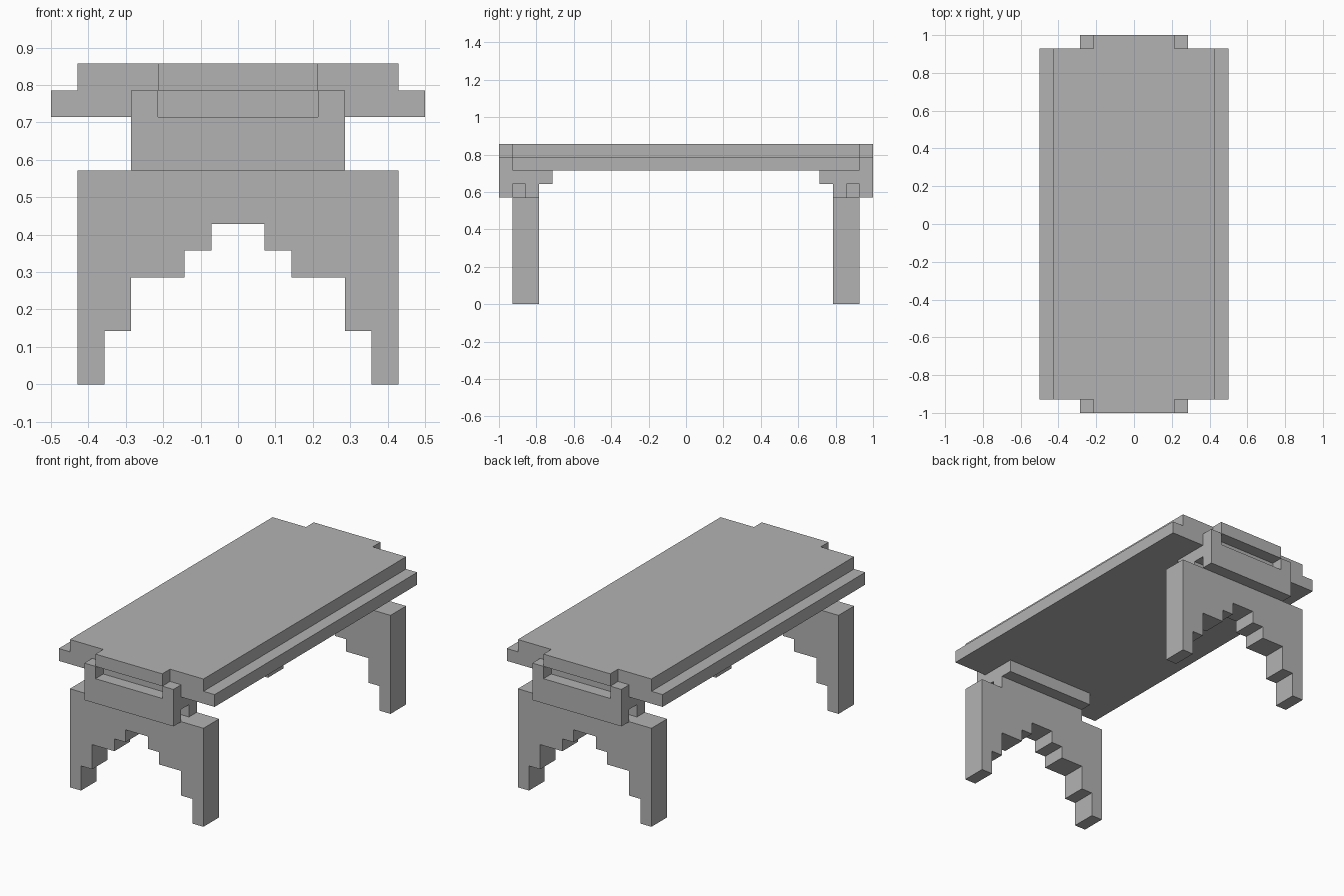
import bpy
import bmesh
from mathutils import Vector

if "Cube" in bpy.data.objects:
    bpy.data.objects.remove(bpy.data.objects["Cube"], do_unlink=True)

U = 1 / 14  # one building-block unit

stone = bpy.data.materials.new("plain grey")
GREY = (0.45, 0.45, 0.45, 1)
stone.diffuse_color = GREY
stone.use_nodes = True
stone.node_tree.nodes["Principled BSDF"].inputs["Base Color"].default_value = GREY


def extrude(name, outline, axis, lo, hi):
    """Extrude a flat outline, given in block units, along an axis."""
    place = {
        "x": lambda a, b: (lo, a, b),
        "y": lambda a, b: (a, lo, b),
        "z": lambda a, b: (a, b, lo),
    }[axis]
    bm = bmesh.new()
    face = bm.faces.new([bm.verts.new(Vector(place(a, b)) * U) for a, b in outline])
    swept = bmesh.ops.extrude_face_region(bm, geom=[face])["geom"]
    shift = Vector([(hi - lo) * U if axis == k else 0 for k in "xyz"])
    bmesh.ops.translate(bm, vec=shift,
                        verts=[v for v in swept if isinstance(v, bmesh.types.BMVert)])
    bmesh.ops.recalc_face_normals(bm, faces=bm.faces)
    mesh = bpy.data.meshes.new(name)
    bm.to_mesh(mesh)
    bm.free()
    mesh.materials.append(stone)
    obj = bpy.data.objects.new(name, mesh)
    bpy.context.collection.objects.link(obj)
    return obj


def rect(a0, b0, a1, b1):
    return [(a0, b0), (a1, b0), (a1, b1), (a0, b1)]


def symmetric(half):
    """Complete a right-hand half outline by mirroring it across zero."""
    return half + [(-a, b) for a, b in reversed(half)]


# Tabletop: wide lower board, narrower upper board with a tongue at each end
extrude("lower_board", rect(-7, -13, 7, 13), "z", 10, 11)
extrude("upper_board",
        symmetric([(3, -14), (3, -13), (6, -13), (6, 13), (3, 13), (3, 14)]),
        "z", 11, 12)

# Stepped arch of the legs and the slotted bracket plate
arch = symmetric([(1, 6), (1, 5), (2, 5), (2, 4), (4, 4), (4, 2),
                  (5, 2), (5, 0), (6, 0), (6, 8)])
slotted = symmetric([(4, 8), (4, 11), (3, 11), (3, 10)])

# Same supports at both ends
for end, s in (("front", -1), ("back", 1)):
    extrude(end + "_legs", arch, "y", 11 * s, 13 * s)
    extrude(end + "_bracket", slotted, "y", 13 * s, 14 * s)
    # Cross rail under the boards, stepped inwards
    rail = [(10, 9), (11, 9), (11, 8), (12, 8), (12, 9), (13, 9), (13, 10), (10, 10)]
    extrude(end + "_rail", [(a * s, b) for a, b in rail], "x", -4, 4)
    # Core behind the bracket, leaving a pocket at each side
    extrude(end + "_rail_core", rect(12 * s, 8, 13 * s, 9), "x", -3, 3)
